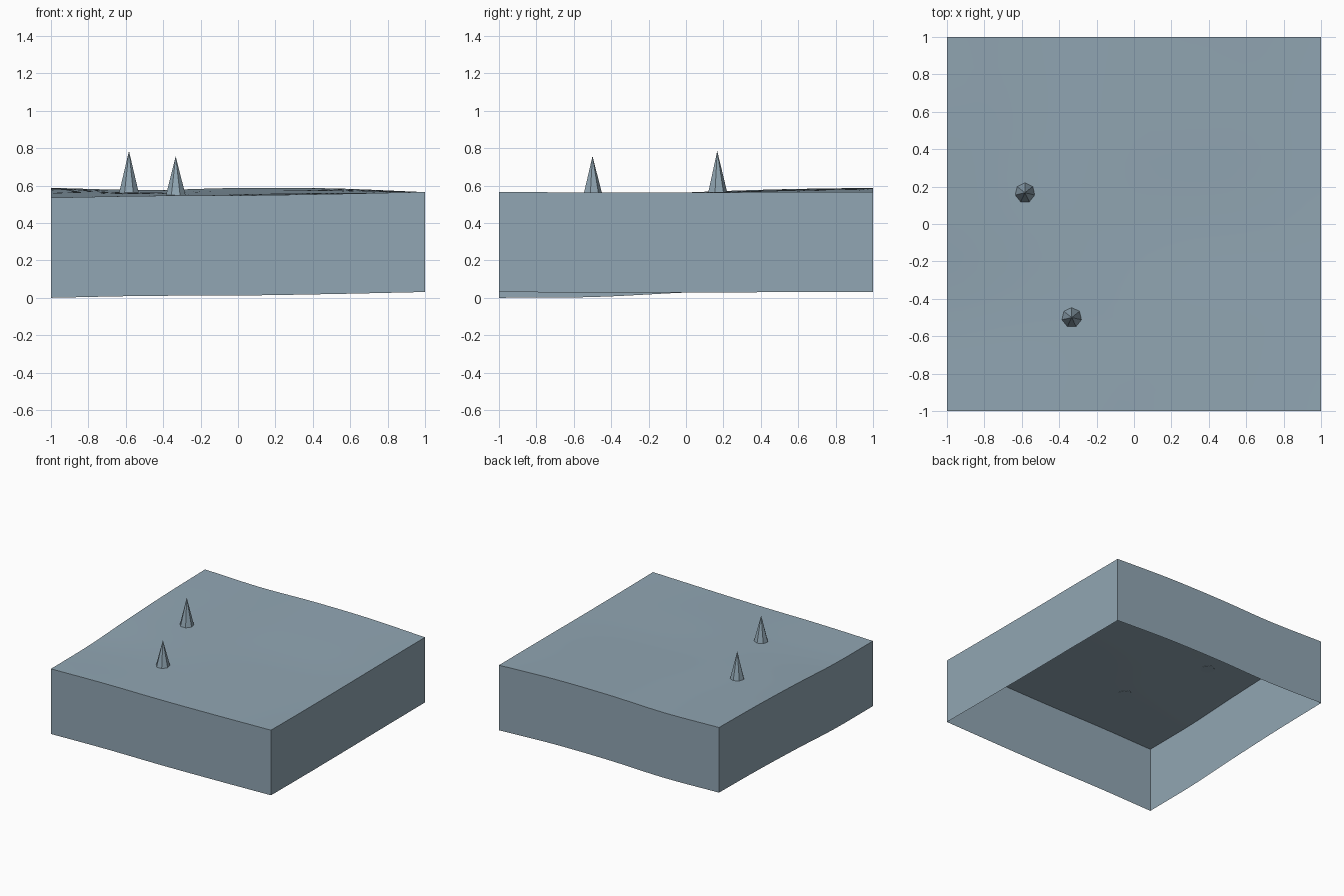
import bpy, bmesh, math

cube = bpy.data.objects.get("Cube")
if cube:
    bpy.data.objects.remove(cube, do_unlink=True)

DEPTH = 0.535   # constant wall height under the surface
N = 24          # grid cells per side

slate = bpy.data.materials.new("slate blue grey")
slate.use_nodes = True
COLOUR = (0.283, 0.381, 0.451, 1)
slate.diffuse_color = COLOUR
slate.node_tree.nodes["Principled BSDF"].inputs["Base Color"].default_value = COLOUR

# Relief control heights, rows front to back, columns -x to +x
RELIEF = [
    (0.000, 0.010, 0.012, 0.020, 0.031),
    (0.004, 0.012, 0.018, 0.025, 0.028),
    (0.028, 0.024, 0.024, 0.027, 0.028),
    (0.045, 0.032, 0.038, 0.040, 0.030),
    (0.053, 0.041, 0.052, 0.050, 0.030),
]


def spline(values, t):
    """Catmull-Rom through evenly spaced values, t from 0 to 1."""
    last = len(values) - 1
    i = min(int(t * last), last - 1)
    f = t * last - i
    b, c = values[i], values[i + 1]
    a = values[i - 1] if i > 0 else 2 * b - c
    d = values[i + 2] if i + 2 <= last else 2 * c - b
    return b + f / 2 * (c - a + f * (2*a - 5*b + 4*c - d + f * (3*(b - c) + d - a)))


def relief(x, y):
    return spline([spline(row, (x + 1) / 2) for row in RELIEF], (y + 1) / 2)


def make_object(name, bm):
    mesh = bpy.data.meshes.new(name)
    bm.to_mesh(mesh)
    bm.free()
    mesh.materials.append(slate)
    obj = bpy.data.objects.new(name, mesh)
    bpy.context.collection.objects.link(obj)
    return obj


# Terrain tile: rolling surface with a skirt, open underneath
bm = bmesh.new()
bmesh.ops.create_grid(bm, x_segments=N, y_segments=N, size=1)
for v in bm.verts:
    v.co.z = DEPTH + relief(v.co.x, v.co.y)
rim = [e for e in bm.edges if e.is_boundary]
skirt = bmesh.ops.extrude_edge_only(bm, edges=rim)["geom"]
for v in skirt:
    if isinstance(v, bmesh.types.BMVert):
        v.co.z -= DEPTH
bmesh.ops.recalc_face_normals(bm, faces=bm.faces)
bm.faces.ensure_lookup_table()
if max(bm.faces, key=lambda f: f.calc_center_median().z).normal.z < 0:
    bmesh.ops.reverse_faces(bm, faces=bm.faces)
terrain = make_object("terrain_tile", bm)
bpy.ops.object.select_all(action="DESELECT")
terrain.select_set(True)
bpy.context.view_layer.objects.active = terrain
bpy.ops.object.shade_smooth_by_angle(angle=math.radians(30))


# Slender seven-sided spikes standing on the surface
def spike(name, x, y, tip):
    base = DEPTH + relief(x, y) - 0.002
    bm = bmesh.new()
    ring = [bm.verts.new((0.054 * math.sin(a), 0.054 * math.cos(a), 0))
            for a in (math.tau * i / 7 for i in range(7))]
    apex = bm.verts.new((0, 0, tip - base))
    bm.faces.new(ring)
    for i in range(7):
        bm.faces.new((ring[i], ring[i - 1], apex))
    bmesh.ops.recalc_face_normals(bm, faces=bm.faces)
    make_object(name, bm).location = (x, y, base)


spike("back_spike", -0.583, 0.167, 0.785)
spike("front_spike", -0.333, -0.5, 0.757)
